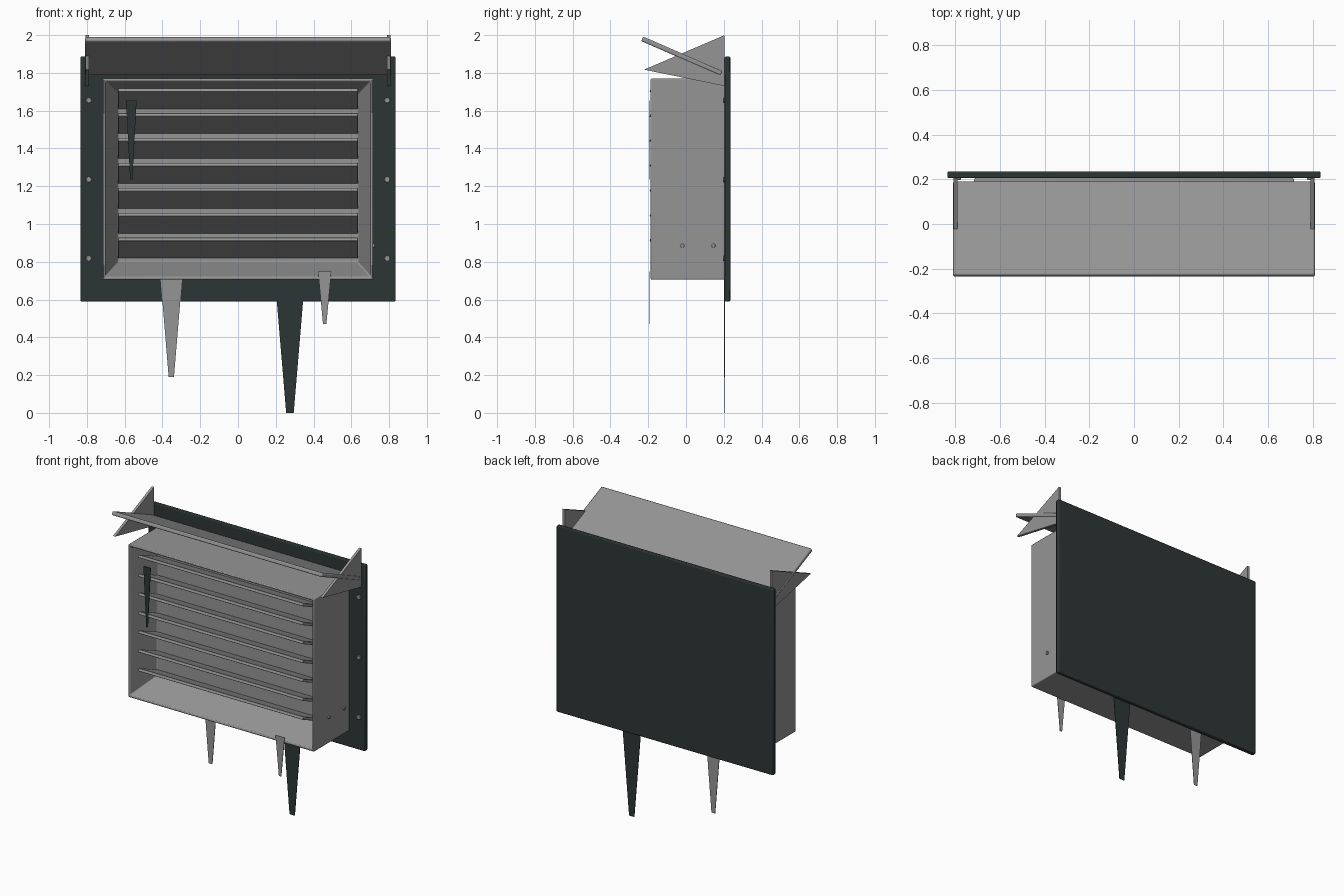
import bpy, bmesh, math
from mathutils import Matrix, Vector

cube = bpy.data.objects.get("Cube")
if cube:
    bpy.data.objects.remove(cube)


def material(name, rgb):
    m = bpy.data.materials.new(name)
    m.use_nodes = True
    m.diffuse_color = (*rgb, 1)
    m.node_tree.nodes["Principled BSDF"].inputs["Base Color"].default_value = (*rgb, 1)
    return m


GREY = material("grey metal", (0.30, 0.30, 0.30))
DARK = material("dark green paint", (0.025, 0.037, 0.035))


def finish(name, bm, mat, bevel=0):
    bmesh.ops.recalc_face_normals(bm, faces=bm.faces)
    mesh = bpy.data.meshes.new(name)
    bm.to_mesh(mesh)
    bm.free()
    ob = bpy.data.objects.new(name, mesh)
    bpy.context.collection.objects.link(ob)
    mesh.materials.append(mat)
    if bevel:
        mod = ob.modifiers.new("Soft edges", "BEVEL")
        mod.width, mod.segments = bevel, 2
        mod.limit_method, mod.angle_limit = "ANGLE", math.radians(30)
    bpy.ops.object.select_all(action="DESELECT")
    ob.select_set(True)
    bpy.context.view_layer.objects.active = ob
    bpy.ops.object.shade_smooth_by_angle(angle=math.radians(30))
    return ob


def box(name, size, centre, mat, bevel=0, tilt=0):
    bm = bmesh.new()
    place = (Matrix.Translation(centre) @ Matrix.Rotation(tilt, 4, "X")
             @ Matrix.Diagonal((*size, 1)))
    bmesh.ops.create_cube(bm, size=1, matrix=place)
    return finish(name, bm, mat, bevel)


def prism(name, points, offset, mat):
    """Flat polygon given as 3D points, thickened along an offset."""
    bm = bmesh.new()
    face = bm.faces.new([bm.verts.new(p) for p in points])
    out = bmesh.ops.extrude_face_region(bm, geom=[face])["geom"]
    moved = [v for v in out if isinstance(v, bmesh.types.BMVert)]
    bmesh.ops.translate(bm, verts=moved, vec=Vector(offset))
    return finish(name, bm, mat)


def screw(name, centre, radius, height, axis, mat):
    bm = bmesh.new()
    place = Matrix.Translation(centre) @ Matrix.Rotation(math.pi / 2, 4, axis)
    bmesh.ops.create_cone(bm, cap_ends=True, segments=12, radius1=radius,
                          radius2=radius, depth=height, matrix=place)
    return finish(name, bm, mat, height * 0.2)


def drip(name, x, y, top, tip, wide, narrow, mat):
    """Thin tapering strip hanging down."""
    points = [(x - wide, y, top), (x + wide, y, top),
              (x + narrow, y, tip), (x - narrow, y, tip)]
    return prism(name, points, (0, 0.003, 0), mat)


# Mounting panel
box("back_panel", (1.67, 0.03, 1.296), (0, 0.22, 1.238), DARK, 0.006)

# Housing: outer shell, lip and tapered recess as nested rectangles
rings = [(0.716, 0.705, 1.77, 0.205), (0.716, 0.705, 1.77, -0.187),
         (0.703, 0.72, 1.757, -0.187), (0.635, 0.797, 1.69, 0.02)]
bm = bmesh.new()
loops = [[bm.verts.new(p) for p in ((-x, y, lo), (x, y, lo), (x, y, hi), (-x, y, hi))]
         for x, lo, hi, y in rings]
for a, b in zip(loops, loops[1:]):
    for i in range(4):
        j = (i + 1) % 4
        bm.faces.new((a[i], a[j], b[j], b[i]))
bm.faces.new(loops[0])
bm.faces.new(loops[-1])
finish("housing", bm, GREY, 0.006)

# Sloping slats, front edge raised
slope = math.radians(-23.5)
for i in range(7):
    box(f"slat_{i + 1}", (1.27, 0.232, 0.02), (0, -0.083, 1.664 - i * 0.1318),
        GREY, 0.003, slope)

# Rain hood and its side brackets
box("rain_hood", (1.62, 0.458, 0.026), (0, -0.022, 1.889), GREY, 0.007, slope)
for side, label in ((1, "left"), (-1, "right")):
    x = side * 0.79
    triangle = [(x, -0.222, 1.817), (x, 0.205, 2.0), (x, 0.205, 1.73)]
    prism(f"{label}_bracket", triangle, (side * 0.018, 0, 0), GREY)
    for i, z in enumerate((0.818, 1.235, 1.655)):
        screw(f"{label}_panel_screw_{i + 1}", (side * 0.79, 0.203, z), 0.015, 0.012, "X", GREY)

# Small bolts on one side of the housing
for i, y in enumerate((-0.02, 0.145)):
    screw(f"side_bolt_{i + 1}", (0.718, y, 0.885), 0.011, 0.014, "Y", GREY)

# Hanging drips
drip("large_dark_drip", 0.275, 0.203, 0.62, 0, 0.072, 0.02, DARK)
drip("large_grey_drip", -0.353, 0.201, 0.72, 0.19, 0.058, 0.014, GREY)
drip("small_grey_drip", 0.459, -0.193, 0.748, 0.47, 0.035, 0.009, GREY)
drip("small_dark_drip", -0.565, -0.195, 1.655, 1.235, 0.028, 0.006, DARK)
